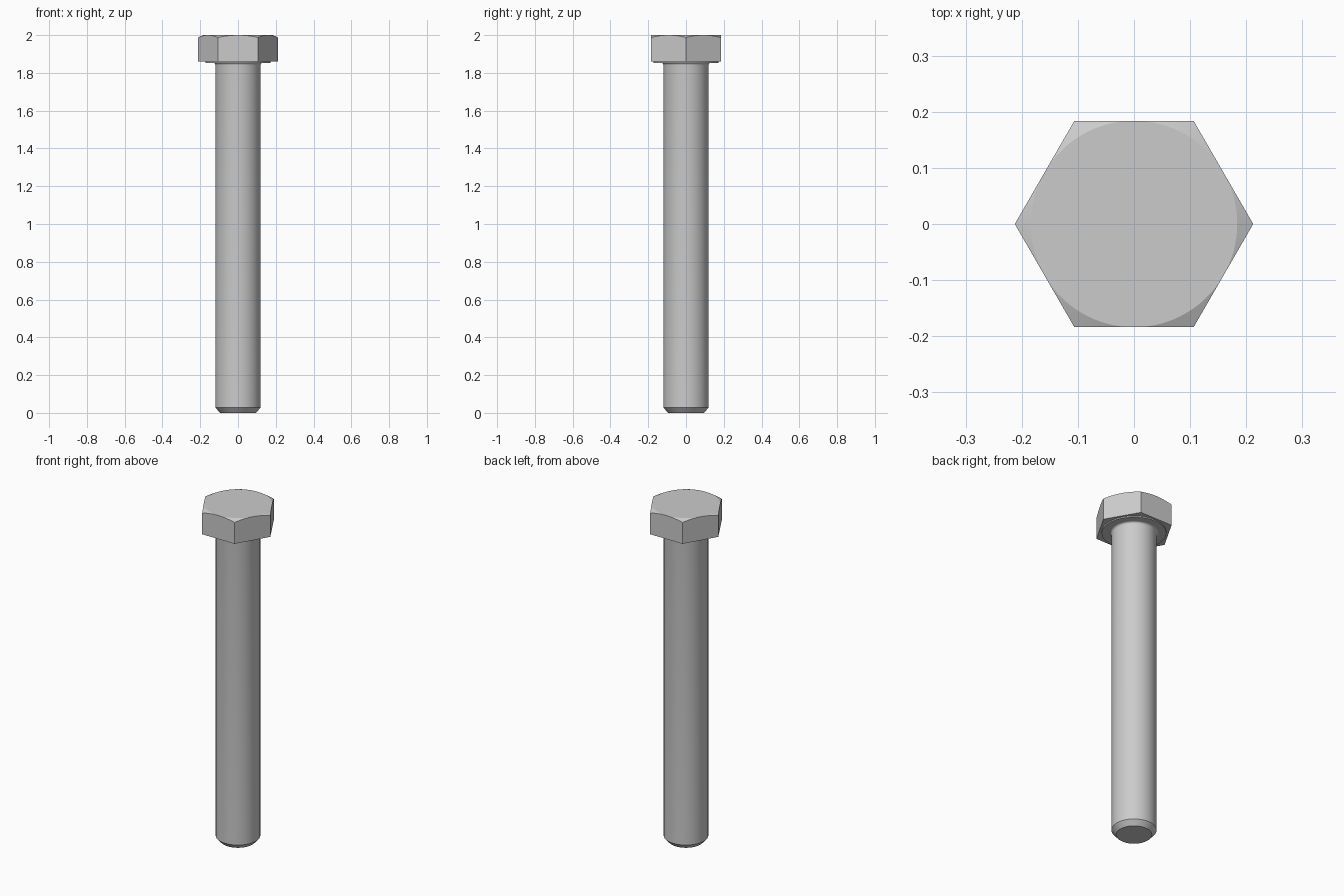
import bpy, bmesh, math

cube = bpy.data.objects.get("Cube")
if cube:
    bpy.data.objects.remove(cube, do_unlink=True)

steel = bpy.data.materials.new("steel_grey")
steel.use_nodes = True
GREY = (0.6, 0.6, 0.6, 1)
steel.diffuse_color = GREY
steel.node_tree.nodes["Principled BSDF"].inputs["Base Color"].default_value = GREY


def ring_solid(name, rings, segments):
    """Closed solid from stacked rings; each ring maps an angle to (radius, height)."""
    bm = bmesh.new()
    loops = []
    for ring in rings:
        loop = []
        for i in range(segments):
            a = math.tau * i / segments
            r, z = ring(a)
            loop.append(bm.verts.new((r * math.cos(a), r * math.sin(a), z)))
        loops.append(loop)
    for low, high in zip(loops, loops[1:]):
        for i in range(segments):
            j = (i + 1) % segments
            bm.faces.new((low[i], low[j], high[j], high[i]))
    bm.faces.new(loops[0][::-1])
    bm.faces.new(loops[-1])
    bmesh.ops.remove_doubles(bm, verts=bm.verts, dist=1e-5)
    bmesh.ops.recalc_face_normals(bm, faces=bm.faces)
    mesh = bpy.data.meshes.new(name)
    bm.to_mesh(mesh)
    bm.free()
    mesh.materials.append(steel)
    obj = bpy.data.objects.new(name, mesh)
    bpy.context.collection.objects.link(obj)
    bpy.ops.object.select_all(action='DESELECT')
    obj.select_set(True)
    bpy.context.view_layer.objects.active = obj
    bpy.ops.object.shade_smooth_by_angle(angle=math.radians(20))
    return obj


def circle(r, z):
    return lambda a: (r, z)


# Hexagonal head with a conical chamfer on its top corners
FLAT, TOP, BASE = 0.184, 2.0, 1.86
SLOPE = 0.45


def hex_radius(a):
    return FLAT / math.cos(a % (math.pi / 3) - math.pi / 6)


ring_solid("hex_head", [
    lambda a: (hex_radius(a), BASE),
    lambda a: (hex_radius(a), TOP - SLOPE * (hex_radius(a) - FLAT)),
    circle(FLAT, TOP),
], 96)

# Thin round bearing face under the head
FACE = 1.853
ring_solid("bearing_face", [circle(0.172, FACE), circle(0.172, BASE + 0.01)], 96)

# Shank with chamfered tip and a small fillet into the head
SHANK, FILLET = 0.12, 0.012
shank = [circle(0.095, 0), circle(SHANK, 0.028)]
for k in range(7):
    t = math.pi / 2 * k / 6
    shank.append(circle(SHANK + FILLET * (1 - math.cos(t)),
                        FACE - FILLET * (1 - math.sin(t))))
shank.append(circle(SHANK + FILLET, FACE + 0.01))
ring_solid("shank", shank, 72)
